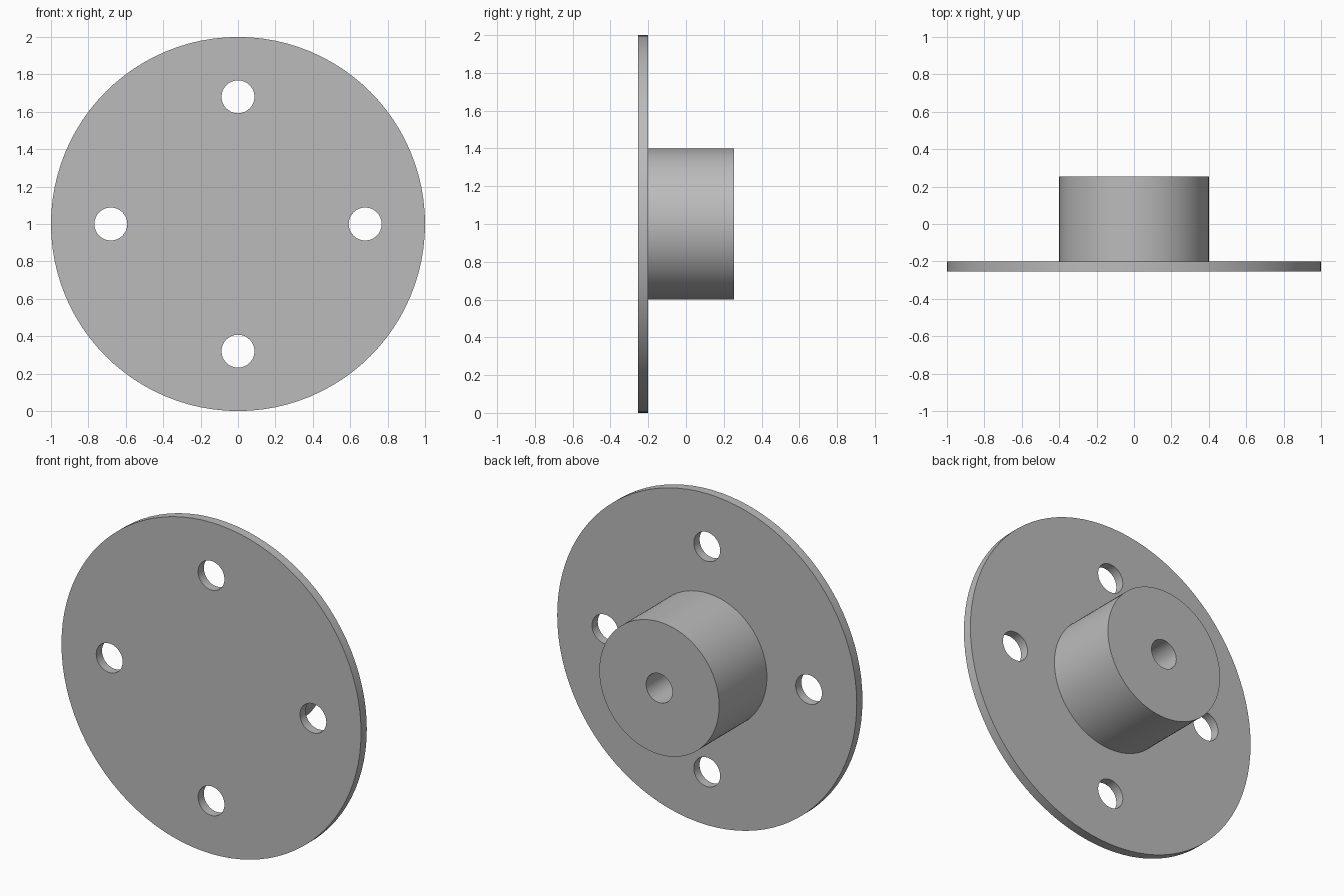
import bpy
import math
from mathutils import Matrix

FRONT, JOINT, BACK = -0.255, -0.2, 0.255   # stations along y
CENTRE_Z = 1.0
HOLE_R = 0.088
BOLT_CIRCLE_R = 0.68

cube = bpy.data.objects.get("Cube")
if cube:
    bpy.data.objects.remove(cube, do_unlink=True)

# Plain grey metal
grey = bpy.data.materials.new("grey_metal")
grey.use_nodes = True
colour = (0.5, 0.5, 0.5, 1.0)
grey.diffuse_color = colour
grey.node_tree.nodes["Principled BSDF"].inputs["Base Color"].default_value = colour


def disc(name, radius, y0, y1, x=0.0, z=CENTRE_Z, sides=96):
    """Cylinder along y, with its transform baked into the mesh."""
    bpy.ops.mesh.primitive_cylinder_add(vertices=sides, radius=radius, depth=y1 - y0)
    obj = bpy.context.object
    obj.name = name
    obj.data.transform(Matrix.Translation((x, (y0 + y1) / 2, z))
                       @ Matrix.Rotation(math.pi / 2, 4, 'X'))
    obj.data.materials.append(grey)
    return obj


def cut(target, cutter):
    """Subtract the cutter from the target and discard it."""
    mod = target.modifiers.new("hole", 'BOOLEAN')
    mod.operation = 'DIFFERENCE'
    mod.solver = 'EXACT'
    mod.object = cutter
    bpy.ops.object.select_all(action='DESELECT')
    bpy.context.view_layer.objects.active = target
    target.select_set(True)
    bpy.ops.object.modifier_apply(modifier=mod.name)
    bpy.data.objects.remove(cutter, do_unlink=True)


# Thin round flange with four bolt holes
flange = disc("flange", 1.0, FRONT, JOINT)
for i in range(4):
    angle = i * math.pi / 2
    cut(flange, disc("bolt_hole_cutter", HOLE_R, FRONT - 0.1, JOINT + 0.1,
                     BOLT_CIRCLE_R * math.cos(angle),
                     CENTRE_Z + BOLT_CIRCLE_R * math.sin(angle), sides=48))

# Hub behind the flange, bored down to the flange
hub = disc("hub", 0.4, JOINT, BACK)
cut(hub, disc("bore_cutter", HOLE_R, JOINT - 0.1, BACK + 0.1, sides=48))

# Smooth walls, crisp rims
for obj in (flange, hub):
    bpy.ops.object.select_all(action='DESELECT')
    bpy.context.view_layer.objects.active = obj
    obj.select_set(True)
    bpy.ops.object.shade_smooth_by_angle(angle=math.radians(30))
